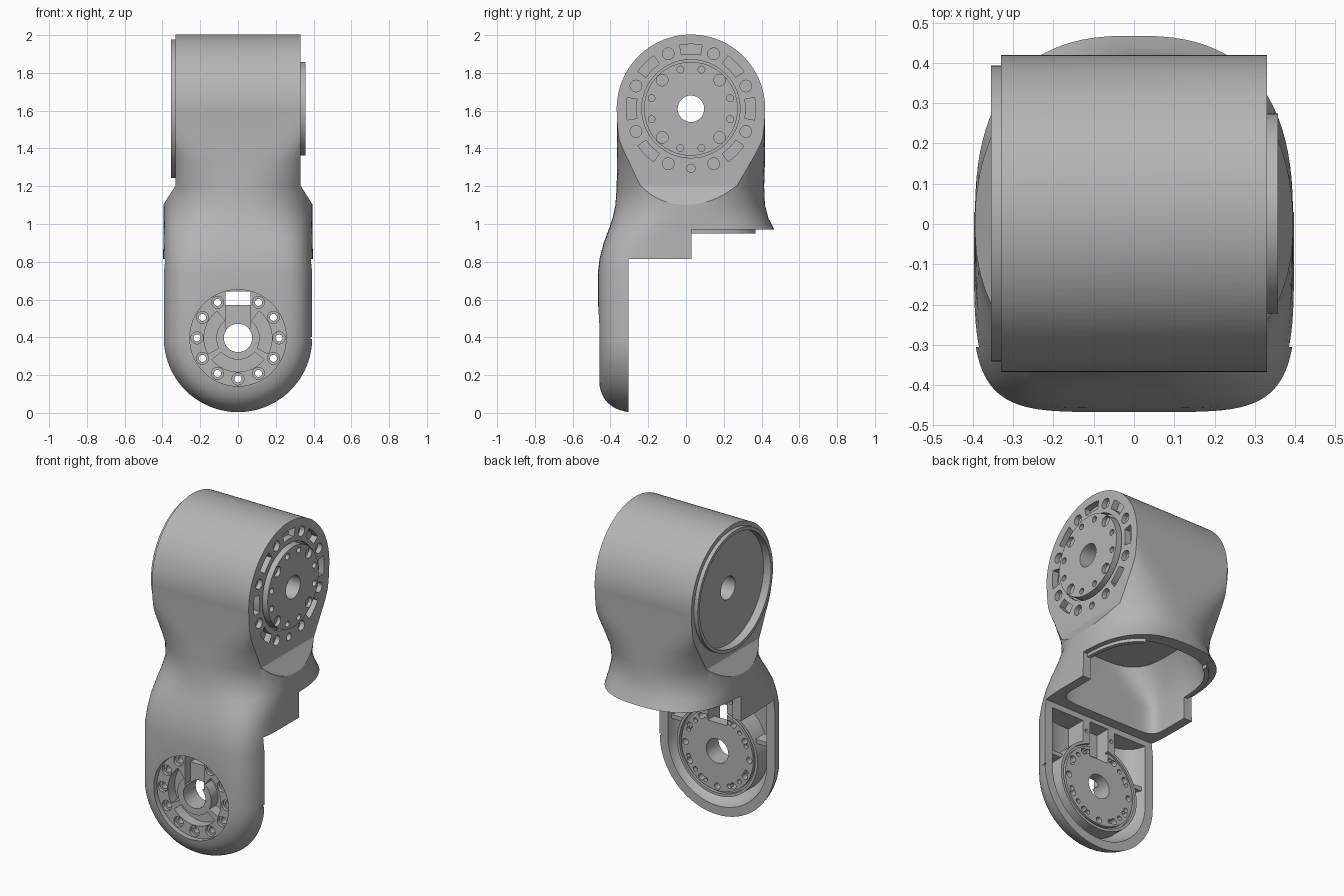
import bpy, bmesh
from math import sin, cos, pi, radians, copysign

default = bpy.data.objects.get("Cube")
if default:
    bpy.data.objects.remove(default)

metal = bpy.data.materials.new("plain grey metal")
metal.use_nodes = True
GREY = (0.46, 0.46, 0.46, 1)
metal.diffuse_color = GREY
metal.node_tree.nodes["Principled BSDF"].inputs["Base Color"].default_value = GREY

HUB = (0.026, 1.61)      # upper hub centre (y, z)
FLANGE = (0, 0.397)      # lower flange centre (x, z)


# ---------- helpers ----------
def put(axis, a, b, h):
    return {"X": (h, a, b), "Y": (a, h, b), "Z": (a, b, h)}[axis]


def loft(bm, rings, wrap=False, end_cap=True):
    rows = [[bm.verts.new(p) for p in ring] for ring in rings]
    n = len(rows[0])
    pairs = list(zip(rows, rows[1:])) + ([(rows[-1], rows[0])] if wrap else [])
    faces = [bm.faces.new((r[i], r[(i + 1) % n], s[(i + 1) % n], s[i]))
             for r, s in pairs for i in range(n)]
    if not wrap:
        faces.append(bm.faces.new(rows[0]))
        if end_cap:
            faces.append(bm.faces.new(rows[-1]))
    bm.normal_update()
    bmesh.ops.recalc_face_normals(bm, faces=faces)


def prism(bm, axis, pts, h0, h1):
    loft(bm, [[put(axis, a, b, h) for a, b in pts] for h in (h0, h1)])


def box(bm, x0, x1, y0, y1, z0, z1):
    prism(bm, "Z", [(x0, y0), (x1, y0), (x1, y1), (x0, y1)], z0, z1)


def polar(c, r, deg):
    return c[0] + r * cos(radians(deg)), c[1] + r * sin(radians(deg))


def circle(c, r, n):
    return [polar(c, r, 360 * i / n) for i in range(n)]


def cyl(bm, axis, c, r, h0, h1, n=64):
    prism(bm, axis, circle(c, r, n), h0, h1)


def tube(bm, axis, c, r0, r1, h0, h1):
    loft(bm, [[put(axis, a, b, h) for a, b in circle(c, r, 96)]
              for r, h in ((r0, h0), (r1, h0), (r1, h1), (r0, h1))], wrap=True)


def sector(bm, axis, c, r0, r1, a0, a1, h0, h1):
    angles = [a0 + (a1 - a0) * i / 12 for i in range(13)]
    pts = [polar(c, r1, t) for t in angles] + [polar(c, r0, t) for t in reversed(angles)]
    prism(bm, axis, pts, h0, h1)


def section(z, hx, front, back, nf, nb, n=96):
    """Rounded horizontal cross-section with its own front and back squareness."""
    ring = []
    for i in range(n):
        c, s = cos(2 * pi * (i + 0.5) / n), sin(2 * pi * (i + 0.5) / n)
        e, hy = (2 / nb, back) if s > 0 else (2 / nf, front)
        ring.append((copysign(hx * abs(c) ** e, c), copysign(hy * abs(s) ** e, s), z))
    return ring


def paddle(bm, sections):
    """Loft down to the flange centre, then swing the section into a round end."""
    rings = [section(*s) for s in sections]
    for k in range(33):
        t = pi / 2 * k / 32
        rings.append([(x * cos(t), y, FLANGE[1] - abs(x) * sin(t)) for x, y, z in rings[len(sections) - 1]])
    loft(bm, rings, end_cap=False)
    bmesh.ops.remove_doubles(bm, verts=bm.verts[:], dist=1e-5)
    bmesh.ops.recalc_face_normals(bm, faces=bm.faces[:])


def make(name, build):
    bm = bmesh.new()
    build(bm)
    bmesh.ops.triangulate(bm, faces=bm.faces[:])
    mesh = bpy.data.meshes.new(name)
    bm.to_mesh(mesh)
    bm.free()
    o = bpy.data.objects.new(name, mesh)
    bpy.context.collection.objects.link(o)
    mesh.materials.append(metal)
    return o


def volume(mesh):
    bm = bmesh.new()
    bm.from_mesh(mesh)
    v = bm.calc_volume()
    bm.free()
    return v


def combine(target, op, build):
    """Boolean a shape into the target, trying the next solver if one fails."""
    tool = make("helper", build)
    before = volume(target.data)
    mod = target.modifiers.new("bool", "BOOLEAN")
    mod.operation, mod.object = op, tool
    for solver in ("MANIFOLD", "EXACT", "FLOAT"):
        mod.solver = solver
        bpy.context.view_layer.update()
        deps = bpy.context.evaluated_depsgraph_get()
        mesh = bpy.data.meshes.new_from_object(target.evaluated_get(deps))
        change = volume(mesh) / before - 1
        if 1e-5 < (change if op == "UNION" else -change) < 0.75:
            target.data = mesh
            break
    target.modifiers.clear()
    bpy.data.objects.remove(tool)


# ---------- housing, neck and paddle as one flowing skin ----------
body = make("arm_link_body", lambda b: paddle(b, (
    (1.6, 0.395, 0.366, 0.418, 30, 30), (1.45, 0.395, 0.366, 0.418, 8, 8),
    (1.33, 0.395, 0.366, 0.418, 3.7, 3.7), (1.2, 0.395, 0.367, 0.414, 2.45, 2.4),
    (1.1, 0.395, 0.374, 0.418, 2.3, 2.2), (1.03, 0.395, 0.389, 0.437, 2.8, 2.4),
    (0.97, 0.395, 0.41, 0.468, 3.5, 2.6), (0.9, 0.395, 0.436, 0.48, 4.3, 2.7),
    (0.82, 0.397, 0.457, 0.47, 4.8, 2.8), (0.74, 0.403, 0.467, 0.47, 5, 2.8),
    (FLANGE[1], 0.403, 0.467, 0.47, 5, 2.8))))
combine(body, "UNION", lambda b: cyl(b, "X", HUB, 0.393, -0.38, 0.38, 128))


def side_flats(b):
    for s in (-1, 1):
        prism(b, "Y", [(s * x, z) for x, z in
                       ((0.33, 1.205), (0.4, 1.095), (0.6, 1.095), (0.6, 2.2), (0.33, 2.2))], -1, 1)


# ---------- side flats, stepped underside, lip and cavity ----------
combine(body, "DIFFERENCE", side_flats)
combine(body, "DIFFERENCE", lambda b: prism(b, "X", [
    (-0.305, -0.1), (-0.305, 0.815), (0.03, 0.815), (0.03, 0.97), (0.8, 0.97), (0.8, -0.1)], -1, 1))
combine(body, "UNION", lambda b: loft(b, [
    section(z, 0.365, 0.025, 0.41, 2.8, 2.7) for z in (0.95, 1.0)]))
combine(body, "DIFFERENCE", lambda b: loft(b, [section(*s) for s in (
    (0.7, 0.34, 0.24, 0.385, 8, 2.7), (0.98, 0.34, 0.24, 0.385, 8, 2.7),
    (1.1, 0.31, 0.26, 0.36, 4, 2.5), (1.2, 0.25, 0.27, 0.34, 3, 2.4))]))
combine(body, "DIFFERENCE", lambda b: box(b, -0.22, 0.22, 0.2, 0.6, 0.9, 0.971))

# ---------- hollow back of the paddle, leaving hub, bars and ribs ----------
hollow = make("helper", lambda b: paddle(b, [
    (z, 0.35, 0.435, 0.2, 5, 5) for z in (0.78, FLANGE[1])]))
combine(hollow, "DIFFERENCE", lambda b: cyl(b, "Y", FLANGE, 0.275, -0.6, 0.5, 96))
combine(hollow, "DIFFERENCE", lambda b: box(b, -0.115, 0.115, -0.6, 0.5, 0.6, 0.9))
for x in (-0.31, 0.31):
    combine(hollow, "DIFFERENCE", lambda b: box(b, x - 0.09, x + 0.09, -0.5, -0.33, 0.5, 0.525))
combine(body, "DIFFERENCE", lambda b: b.from_mesh(hollow.data))
bpy.data.objects.remove(hollow)


# ---------- lower flange ----------
def flange_recess(b):
    cyl(b, "Y", FLANGE, 0.255, -0.6, -0.425, 96)
    tube(b, "Y", FLANGE, 0.245, 0.258, -0.325, -0.2)
    box(b, 0.385, 0.5, -0.37, -0.2, 0.39, 0.402)


def flange_pockets(b):
    for a0, a1 in ((-28, 52), (128, 208), (220, 320)):
        sector(b, "Y", FLANGE, 0.115, 0.18, a0, a1, -0.5, -0.36)
    cyl(b, "Y", FLANGE, 0.075, -0.6, 0)
    box(b, -0.065, 0.065, -0.6, 0, 0.57, 0.643)
    for i in range(11):
        cyl(b, "Y", polar(FLANGE, 0.217, 120 + 30 * i), 0.032, -0.5, -0.405, 20)
    for i in range(16):
        if i != 4:
            cyl(b, "Y", polar(FLANGE, 0.212, 22.5 * i), 0.014, -0.33, -0.2, 12)
    for x in (-0.09, 0.09):
        cyl(b, "Y", (x, 0.72), 0.012, -0.36, -0.2, 12)


def flange_holes(b):
    for i in range(11):
        cyl(b, "Y", polar(FLANGE, 0.217, 120 + 30 * i), 0.019, -0.6, -0.2, 16)
    box(b, -0.065, 0.065, -0.5, -0.37, 0.45, 0.58)
    box(b, -0.065, 0.065, -0.4, -0.2, 0.63, 0.79)


# ---------- upper hub ----------
def hub_ring_cuts(b):
    for i in range(8):
        if i != 6:
            sector(b, "X", HUB, 0.29, 0.342, 45 * i - 10, 45 * i + 10, 0.29, 0.5)
        cyl(b, "X", polar(HUB, 0.315, 45 * i + 22.5), 0.031, 0.3, 0.5, 20)
    cyl(b, "X", polar(HUB, 0.315, -90), 0.022, 0.3, 0.5, 16)
    cyl(b, "X", HUB, 0.26, 0.3, 0.5, 96)
    cyl(b, "X", HUB, 0.35, -0.5, -0.305, 128)


def hub_bolts(b):
    for i in range(4):
        cyl(b, "X", polar(HUB, 0.215, 45 + 90 * i), 0.031, 0.335, 0.5, 20)
        for d in (-15, 15):
            cyl(b, "X", polar(HUB, 0.215, 90 * i + d), 0.018, 0.335, 0.5, 16)
    cyl(b, "X", HUB, 0.07, -0.6, 0.6)


for cut in (flange_recess, flange_pockets, flange_holes, hub_ring_cuts):
    combine(body, "DIFFERENCE", cut)
combine(body, "UNION", lambda b: cyl(b, "X", HUB, 0.248, 0.28, 0.358, 96))
combine(body, "UNION", lambda b: tube(b, "X", HUB, 0.347, 0.367, -0.355, -0.302))
combine(body, "DIFFERENCE", hub_bolts)

# ---------- shading ----------
bpy.ops.object.select_all(action="DESELECT")
body.select_set(True)
bpy.context.view_layer.objects.active = body
bpy.ops.object.shade_smooth_by_angle(angle=radians(28))
